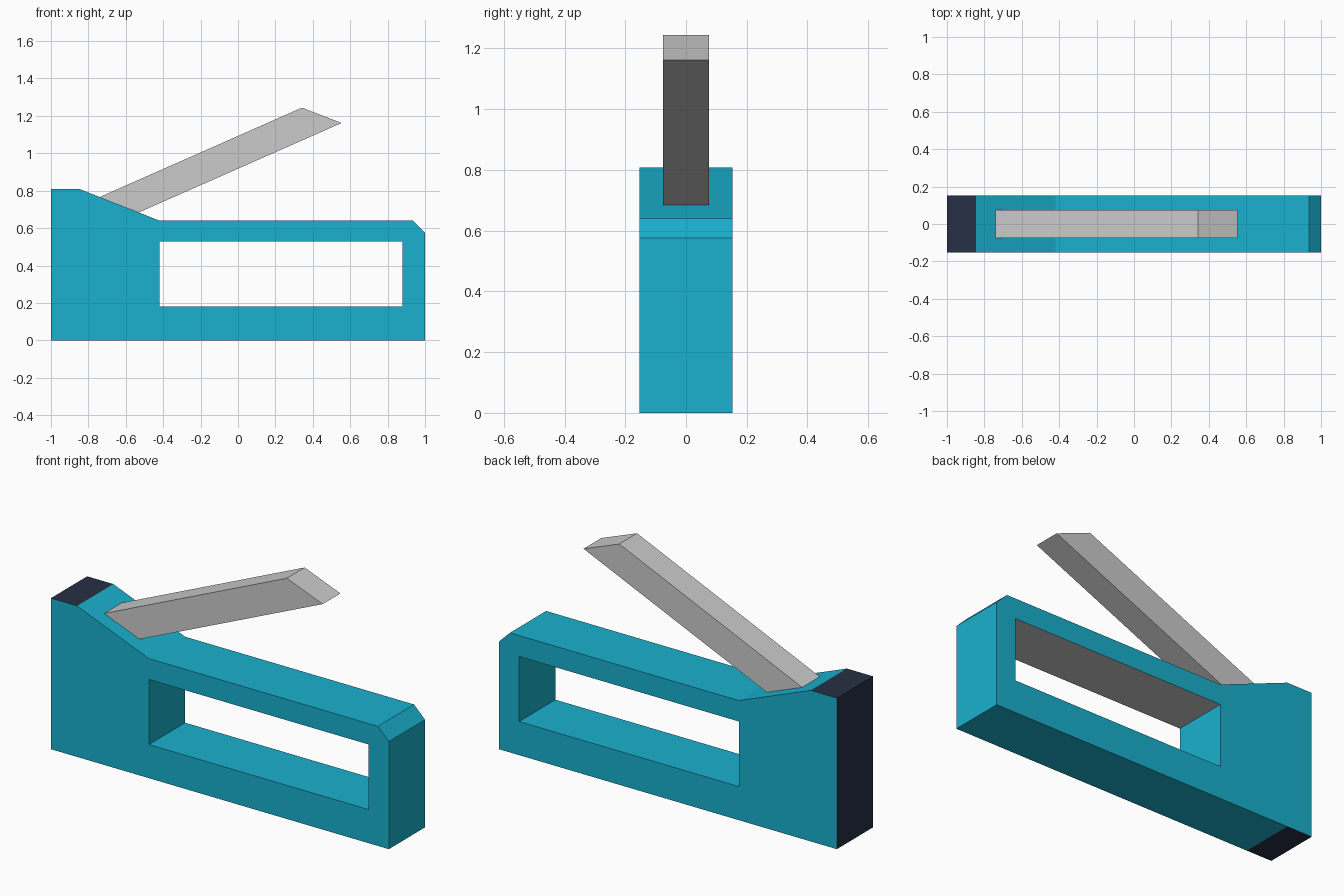
import bpy, bmesh
from mathutils import Vector

if "Cube" in bpy.data.objects:
    bpy.data.objects.remove(bpy.data.objects["Cube"])


def material(name, color):
    m = bpy.data.materials.new(name)
    m.diffuse_color = (*color, 1)
    m.use_nodes = True
    m.node_tree.nodes["Principled BSDF"].inputs["Base Color"].default_value = m.diffuse_color
    return m


def extrude_panels(name, panels, half, mats=()):
    """Join flat xz panels that share corners and extrude them along y."""
    bm = bmesh.new()
    verts = {}
    for panel in panels:
        for p in panel:
            if p not in verts:
                verts[p] = bm.verts.new((p[0], -half, p[1]))
        bm.faces.new([verts[p] for p in panel])
    ext = bmesh.ops.extrude_face_region(bm, geom=bm.faces[:], use_keep_orig=True)
    moved = [g for g in ext["geom"] if isinstance(g, bmesh.types.BMVert)]
    bmesh.ops.translate(bm, verts=moved, vec=Vector((0, 2 * half, 0)))
    bmesh.ops.recalc_face_normals(bm, faces=bm.faces[:])
    mesh = bpy.data.meshes.new(name)
    bm.to_mesh(mesh)
    bm.free()
    for m in mats:
        mesh.materials.append(m)
    obj = bpy.data.objects.new(name, mesh)
    bpy.context.collection.objects.link(obj)
    return obj


teal = material("teal", (0.01, 0.44, 0.62))
navy = material("navy", (0.02, 0.03, 0.06))
grey = material("grey", (0.8, 0.8, 0.8))

# Body: nose block, sloped shoulder, and the frame round the grip opening
X0, X1, XL, XR = -1.0, -0.845, -0.42, 0.88
LO, HI, TOP, NOSE = 0.18, 0.528, 0.64, 0.808
body = extrude_panels("stapler_body", [
    [(X0, 0), (X1, 0), (X1, NOSE), (X0, NOSE)],
    [(X1, 0), (XL, 0), (XL, LO), (XL, HI), (XL, TOP), (X1, NOSE)],
    [(XL, 0), (1, 0), (XR, LO), (XL, LO)],
    [(1, 0), (1, 0.576), (XR, HI), (XR, LO)],
    [(XL, HI), (XR, HI), (1, 0.576), (0.935, TOP), (XL, TOP)],
], 0.153, (teal, navy, grey))

# Navy nose strip and grey underside of the handle
for f in body.data.polygons:
    if abs(f.normal.y) > 0.5:
        continue
    if f.center.x < X1:
        f.material_index = 1
    elif f.normal.z < -0.9 and f.center.z > 0.3:
        f.material_index = 2

# Lever rising from the sloped shoulder
extrude_panels("lever", [
    [(-0.74, 0.766), (-0.53, 0.684), (0.554, 1.162), (0.342, 1.244)],
], 0.075)
